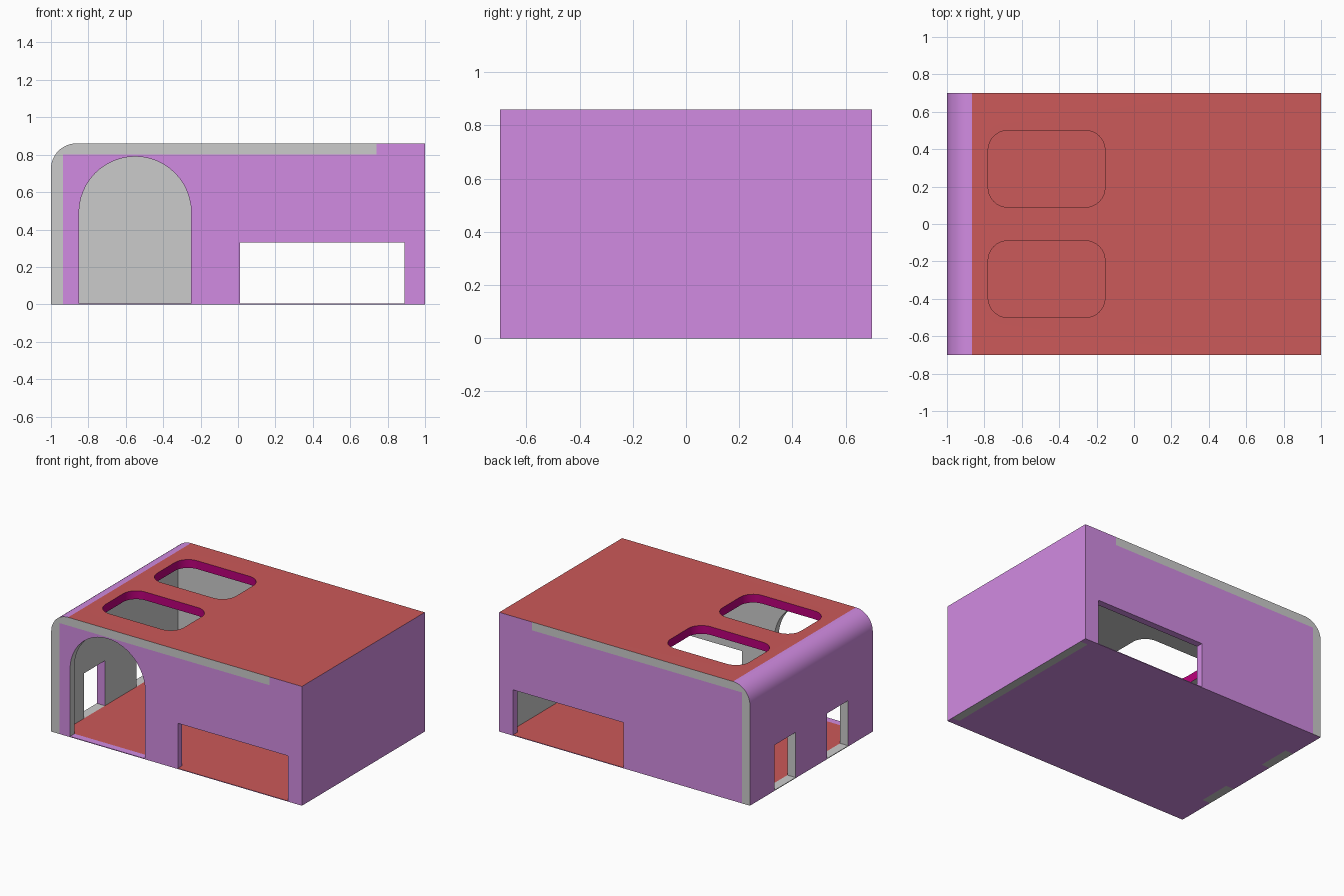
import bpy, bmesh, math
from mathutils import Vector

if "Cube" in bpy.data.objects:
    bpy.data.objects.remove(bpy.data.objects["Cube"])


def material(name, rgb):
    m = bpy.data.materials.new(name)
    m.diffuse_color = (*rgb, 1)
    m.use_nodes = True
    m.node_tree.nodes["Principled BSDF"].inputs["Base Color"].default_value = m.diffuse_color
    return m


MATS = [None, material("violet", (0.64, 0.26, 0.76)),
        material("red", (0.6, 0.1, 0.1)), material("magenta", (0.5, 0.0, 0.2))]
GREY, VIOLET, RED, MAGENTA = range(4)


def arc(cx, cy, r, a0, a1, n=12):
    return [(cx + r * math.cos(math.radians(a0 + (a1 - a0) * i / n)),
             cy + r * math.sin(math.radians(a0 + (a1 - a0) * i / n))) for i in range(n + 1)]


def rect(x0, x1, y0, y1):
    return [(x0, y0), (x1, y0), (x1, y1), (x0, y1)]


def prism(name, pts, axis, a, b):
    """Extrude a 2D outline along 'y' (outline in xz) or 'z' (outline in xy)."""
    bm = bmesh.new()
    put = (lambda u, v: (u, a, v)) if axis == "y" else (lambda u, v: (u, v, a))
    face = bm.faces.new([bm.verts.new(put(u, v)) for u, v in pts])
    ext = bmesh.ops.extrude_face_region(bm, geom=[face])
    step = Vector((0, b - a, 0)) if axis == "y" else Vector((0, 0, b - a))
    bmesh.ops.translate(bm, vec=step, verts=[e for e in ext["geom"] if isinstance(e, bmesh.types.BMVert)])
    bmesh.ops.recalc_face_normals(bm, faces=bm.faces)
    me = bpy.data.meshes.new(name)
    bm.to_mesh(me)
    bm.free()
    ob = bpy.data.objects.new(name, me)
    bpy.context.collection.objects.link(ob)
    return ob


def activate(ob):
    bpy.ops.object.select_all(action="DESELECT")
    ob.select_set(True)
    bpy.context.view_layer.objects.active = ob


def cut(ob, cutter):
    cutter.hide_render = True
    mod = ob.modifiers.new("cut", "BOOLEAN")
    mod.operation, mod.solver, mod.object = "DIFFERENCE", "EXACT", cutter
    activate(ob)
    bpy.ops.object.modifier_apply(modifier=mod.name)
    bpy.data.objects.remove(cutter)


def paint(ob, rule):
    ob.data.materials.clear()
    for m in MATS:
        ob.data.materials.append(m)
    for p in ob.data.polygons:
        p.material_index = rule(p.center, p.normal)
    activate(ob)
    bpy.ops.object.shade_smooth_by_angle(angle=math.radians(35))


# Left wall and roof in one bent shell with a rounded outer edge
profile = ([(-1, 0)] + arc(-0.865, 0.725, 0.135, 180, 90)
           + [(0.74, 0.86), (0.74, 0.8), (-0.935, 0.8), (-0.935, 0)])
shell = prism("roof_and_left_wall", profile, "y", -0.7, 0.7)
for s in (-1, 1):
    # small side doorway
    cut(shell, prism("door_cutter", rect(-1.2, -0.9, -0.1, 0.33), "y", s * 0.3 - 0.12, s * 0.3 + 0.12))
    # rounded roof hatch
    hatch = []
    for cx, cy, a in ((-0.26, 0.1, 0), (-0.675, 0.1, 90), (-0.675, -0.1, 180), (-0.26, -0.1, 270)):
        hatch += arc(cx, s * 0.295 + cy, 0.105, a, a + 90, 8)
    cut(shell, prism("hatch_cutter", hatch, "z", 0.7, 1.0))


def shell_colour(c, n):
    if abs(c.y) > 0.69:
        return GREY
    if n.z > 0.999 and c.z > 0.8:
        return RED
    if c.z > 0.8 and -0.79 < c.x < -0.14 and abs(n.z) < 0.1:
        return MAGENTA
    if n.x < -0.02 or n.z < -0.9 and c.z < 0.5 or n.y < -0.9:
        return VIOLET
    return GREY


paint(shell, shell_colour)

# Roof extension at the right end
roof_end = prism("roof_end", rect(0.74, 0.94, 0.8, 0.86), "y", -0.65, 0.65)
paint(roof_end, lambda c, n: RED if n.z > 0.9 else GREY)

# Front and back walls: both have the low opening, only the front has the arch
opening = [(0.89, 0), (0.89, 0.33), (0.01, 0.33), (0.01, 0)]
arch = [(-0.25, 0)] + arc(-0.55, 0.49, 0.3, 0, 180, 24) + [(-0.85, 0)]
outline = [(-0.935, 0), (-0.935, 0.8), (0.74, 0.8), (0.74, 0.86), (1, 0.86), (1, 0)]


def wall_colour(c, n):
    if n.z > 0.9 and c.z > 0.85:
        return RED
    if abs(c.y) > 0.69 or c.x > 0.99 or n.z < -0.9 and c.z < 0.01:
        return VIOLET
    return VIOLET if 0 < c.x < 0.9 and c.z < 0.34 else GREY


for name, pts, a, b in (("front_wall", outline + opening + arch, -0.7, -0.65),
                        ("back_wall", outline + opening, 0.65, 0.7)):
    paint(prism(name, pts, "y", a, b), wall_colour)

# Closed right wall
right = prism("right_wall", rect(0.94, 1, 0, 0.86), "y", -0.65, 0.65)
paint(right, lambda c, n: RED if n.z > 0.9 else VIOLET if n.x > 0.9 else GREY)

# Thin floor, arch threshold and side door sills
floor = prism("floor", rect(-0.935, 0.94, -0.65, 0.65), "z", 0, 0.005)
paint(floor, lambda c, n: RED if n.z > 0.9 else VIOLET)
threshold = prism("arch_threshold", rect(-0.85, -0.25, -0.7, -0.65), "z", 0, 0.005)
paint(threshold, lambda c, n: VIOLET)
for s, side in ((-1, "front"), (1, "back")):
    edge = prism(side + "_opening_threshold", rect(0.01, 0.89, s * 0.675 - 0.025, s * 0.675 + 0.025), "z", 0, 0.005)
    paint(edge, lambda c, n: RED if n.z > 0.9 else VIOLET)
    prism(side + "_door_sill", rect(-1, -0.935, s * 0.3 - 0.12, s * 0.3 + 0.12), "z", 0, 0.005)
